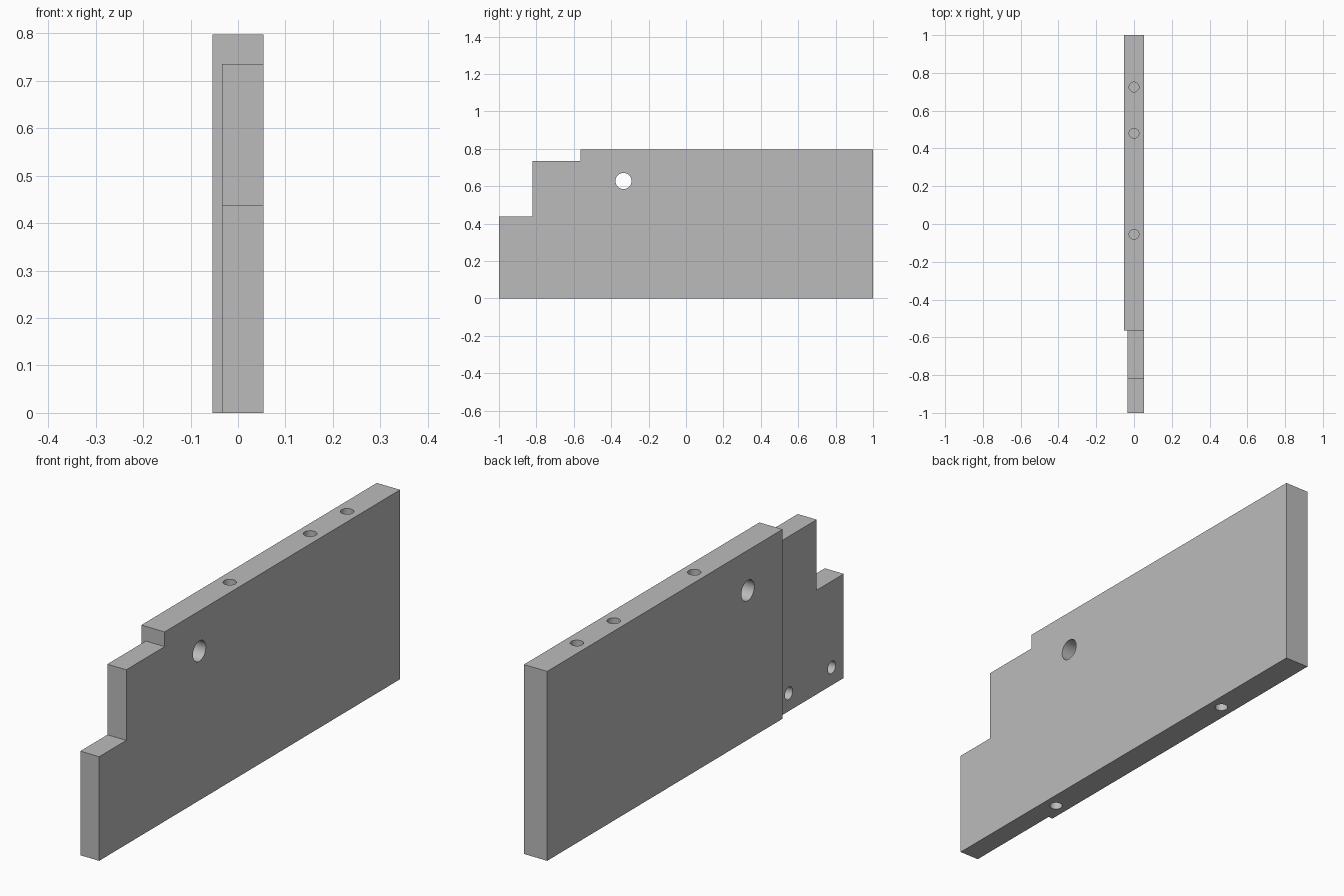
import bpy, bmesh
from math import pi
from mathutils import Matrix

if "Cube" in bpy.data.objects:
    bpy.data.objects.remove(bpy.data.objects["Cube"], do_unlink=True)

HALF = 0.054      # half thickness of the plate
TOP = 0.797
STEP_Y = -0.565   # where the thinner front end begins
RECESS_X = -0.034

grey = bpy.data.materials.new("plain_grey")
grey.use_nodes = True
colour = (0.5, 0.5, 0.5, 1)
grey.diffuse_color = colour
grey.node_tree.nodes["Principled BSDF"].inputs["Base Color"].default_value = colour


def finish(bm, name):
    bmesh.ops.recalc_face_normals(bm, faces=bm.faces[:])
    mesh = bpy.data.meshes.new(name)
    bm.to_mesh(mesh)
    bm.free()
    mesh.materials.append(grey)
    obj = bpy.data.objects.new(name, mesh)
    bpy.context.collection.objects.link(obj)
    return obj


def drill(bm, centre, axis, radius, length):
    turn = Matrix.Rotation(pi / 2, 4, "Y") if axis == "X" else Matrix()
    bmesh.ops.create_cone(bm, cap_ends=True, segments=48, radius1=radius, radius2=radius,
                          depth=length, matrix=Matrix.Translation(centre) @ turn)


# Plate: stepped side profile (y, z) extruded across its thickness
profile = [(-1, 0), (1, 0), (1, TOP), (STEP_Y, TOP), (STEP_Y, 0.735),
           (-0.82, 0.735), (-0.82, 0.438), (-1, 0.438)]
bm = bmesh.new()
face = bm.faces.new([bm.verts.new((-HALF, y, z)) for y, z in profile])
side = bmesh.ops.extrude_face_region(bm, geom=[face])["geom"]
bmesh.ops.translate(bm, vec=(2 * HALF, 0, 0),
                    verts=[v for v in side if isinstance(v, bmesh.types.BMVert)])
plate = finish(bm, "stepped_plate")

# Recess cutter: thins the front end on one side
bm = bmesh.new()
bmesh.ops.create_cube(bm, size=1)
bmesh.ops.scale(bm, vec=(0.2, 1, 2), verts=bm.verts[:])
bmesh.ops.translate(bm, vec=(RECESS_X - 0.1, STEP_Y - 0.5, 0.4), verts=bm.verts[:])
recess = finish(bm, "recess_cutter")

# Hole cutter: through hole, then blind holes in top, bottom and recess
bm = bmesh.new()
drill(bm, (0, -0.334, 0.628), "X", 0.043, 0.4)
for y in (0.725, 0.48, -0.055):
    drill(bm, (0, y, TOP), "Z", 0.026, 0.3)
for y in (0.536, -0.479):
    drill(bm, (0, y, 0), "Z", 0.025, 0.3)
for y in (-0.92, -0.635):
    drill(bm, (RECESS_X, y, 0.075), "X", 0.026, 0.12)
holes = finish(bm, "hole_cutter")

# Cut the plate and bake the result
for cutter in (recess, holes):
    cutter.hide_render = True
    cut = plate.modifiers.new(cutter.name, "BOOLEAN")
    cut.operation = "DIFFERENCE"
    cut.solver = "EXACT"
    cut.object = cutter
bpy.context.view_layer.update()
baked = bpy.data.meshes.new_from_object(plate.evaluated_get(bpy.context.evaluated_depsgraph_get()))
plate.modifiers.clear()
plate.data = baked
for cutter in (recess, holes):
    bpy.data.objects.remove(cutter, do_unlink=True)

# Smooth hole walls, sharp plate edges
bpy.ops.object.select_all(action="DESELECT")
plate.select_set(True)
bpy.context.view_layer.objects.active = plate
bpy.ops.object.shade_smooth_by_angle(angle=pi / 6)
